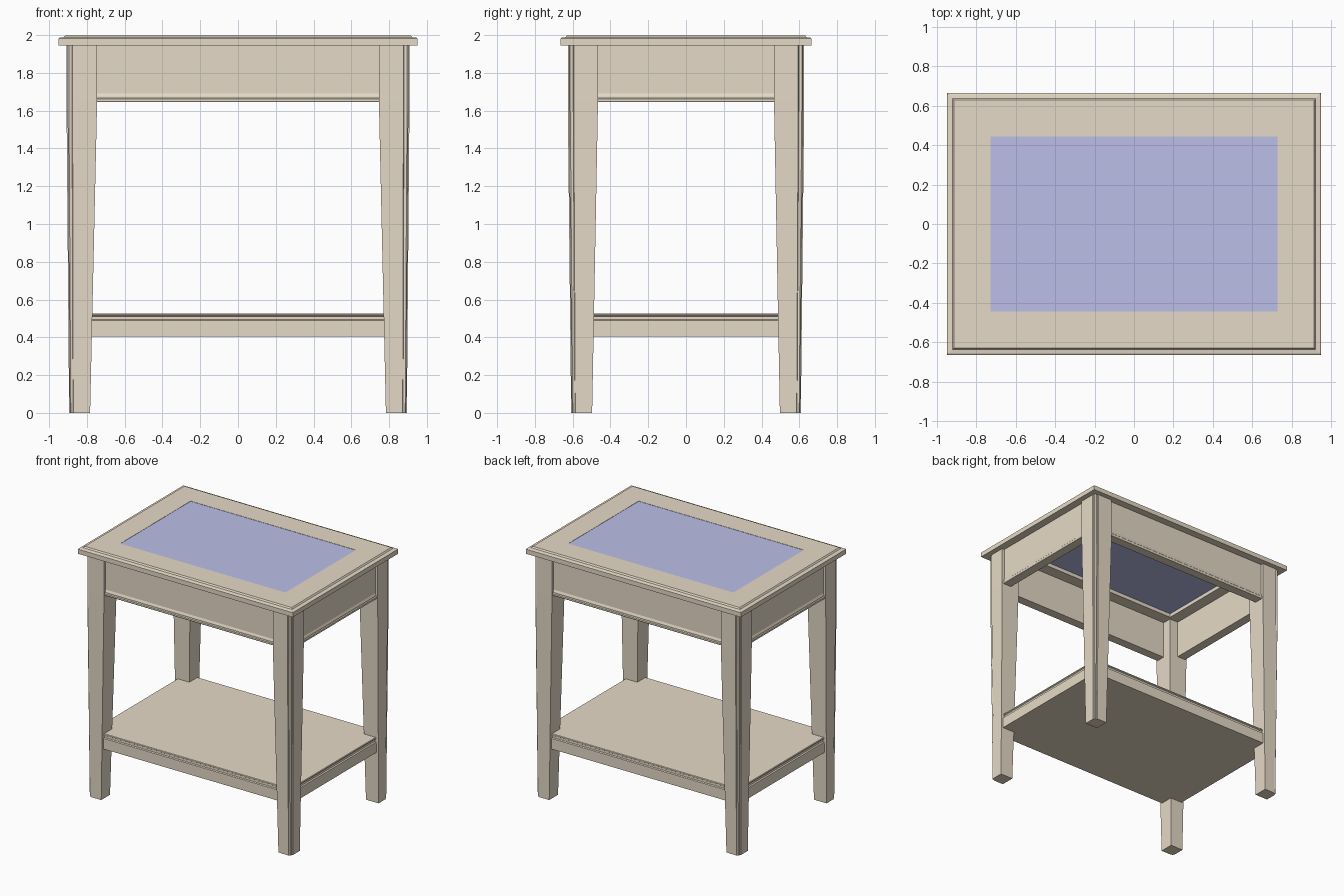
import bpy

if "Cube" in bpy.data.objects:
    bpy.data.objects.remove(bpy.data.objects["Cube"])


def material(name, color):
    m = bpy.data.materials.new(name)
    m.diffuse_color = color
    m.use_nodes = True
    m.node_tree.nodes["Principled BSDF"].inputs["Base Color"].default_value = m.diffuse_color
    return m


WOOD = material("light_wood", (0.79, 0.70, 0.57, 1))
GLASS = material("blue_glass", (0.50, 0.52, 0.80, 1))


def make(name, verts, faces, mat):
    me = bpy.data.meshes.new(name)
    me.from_pydata(verts, [], faces)
    me.materials.append(mat)
    ob = bpy.data.objects.new(name, me)
    bpy.context.collection.objects.link(ob)
    return ob


def loft(name, loops, mat=WOOD):
    """Join counter-clockwise loops, bottom to top, and cap both ends."""
    n = len(loops[0])
    verts = [v for loop in loops for v in loop]
    faces = [tuple(reversed(range(n)))]
    for k in range(len(loops) - 1):
        a, b = k * n, (k + 1) * n
        faces += [(a + i, a + (i + 1) % n, b + (i + 1) % n, b + i) for i in range(n)]
    faces.append(tuple(range(len(verts) - n, len(verts))))
    return make(name, verts, faces, mat)


def rect(hx, hy, z):
    return [(-hx, -hy, z), (hx, -hy, z), (hx, hy, z), (-hx, hy, z)]


def mitred_rails(name, hx, hy, profile):
    """Four rails with mitred ends; profile is (outward offset, z), going up outside."""
    loops = [rect(hx + o, hy + o, z) for o, z in profile]
    n = len(profile)
    for s, side in enumerate(("front", "right", "back", "left")):
        verts = [l[s] for l in loops] + [l[(s + 1) % 4] for l in loops]
        faces = [(i, n + i, n + (i + 1) % n, (i + 1) % n) for i in range(n)]
        make(f"{side}_{name}", verts, faces, WOOD)


# Table top frame with stepped outer edge, and glass panel
mitred_rails("top_frame", 0.95, 0.665, [
    (-0.22, 1.945), (0, 1.945), (0, 1.982), (-0.006, 1.986),
    (-0.028, 1.989), (-0.036, 2.0), (-0.22, 2.0)])
loft("glass_panel", [rect(0.73, 0.445, 1.975), rect(0.73, 0.445, 1.998)], GLASS)

# Aprons with a raised bead along the lower edge
mitred_rails("apron", 0.887, 0.605, [
    (-0.065, 1.645), (0.008, 1.645), (0.012, 1.652), (0.012, 1.662),
    (0.006, 1.668), (0.006, 1.676), (0.0, 1.69), (0, 1.945), (-0.065, 1.945)])

# Lower shelf with a grooved edge
loft("shelf", [rect(0.88 + o, 0.594 + o, z) for o, z in (
    (0, 0.405), (0, 0.49), (-0.010, 0.494), (-0.010, 0.510),
    (-0.002, 0.515), (-0.002, 0.522), (-0.006, 0.526))])

# Tapered legs, outer corner worked into a small bead
SECTION = [(0, 0), (1, 0), (1, .80), (.95, .82), (.95, .86), (.965, .92),
           (.945, .945), (.92, .965), (.86, .95), (.82, .95), (.80, 1), (0, 1)]
LEVELS = [(0, .783, .894, .497, .608),
          (1.645, .746, .908, .466, .626),
          (1.945, .746, .908, .466, .626)]
for sy, fb in ((-1, "front"), (1, "back")):
    for sx, lr in ((-1, "left"), (1, "right")):
        loops = []
        for z, x0, x1, y0, y1 in LEVELS:
            loop = [(sx * (x0 + u * (x1 - x0)), sy * (y0 + v * (y1 - y0)), z)
                    for u, v in SECTION]
            loops.append(loop if sx * sy > 0 else loop[::-1])
        loft(f"{fb}_{lr}_leg", loops)
